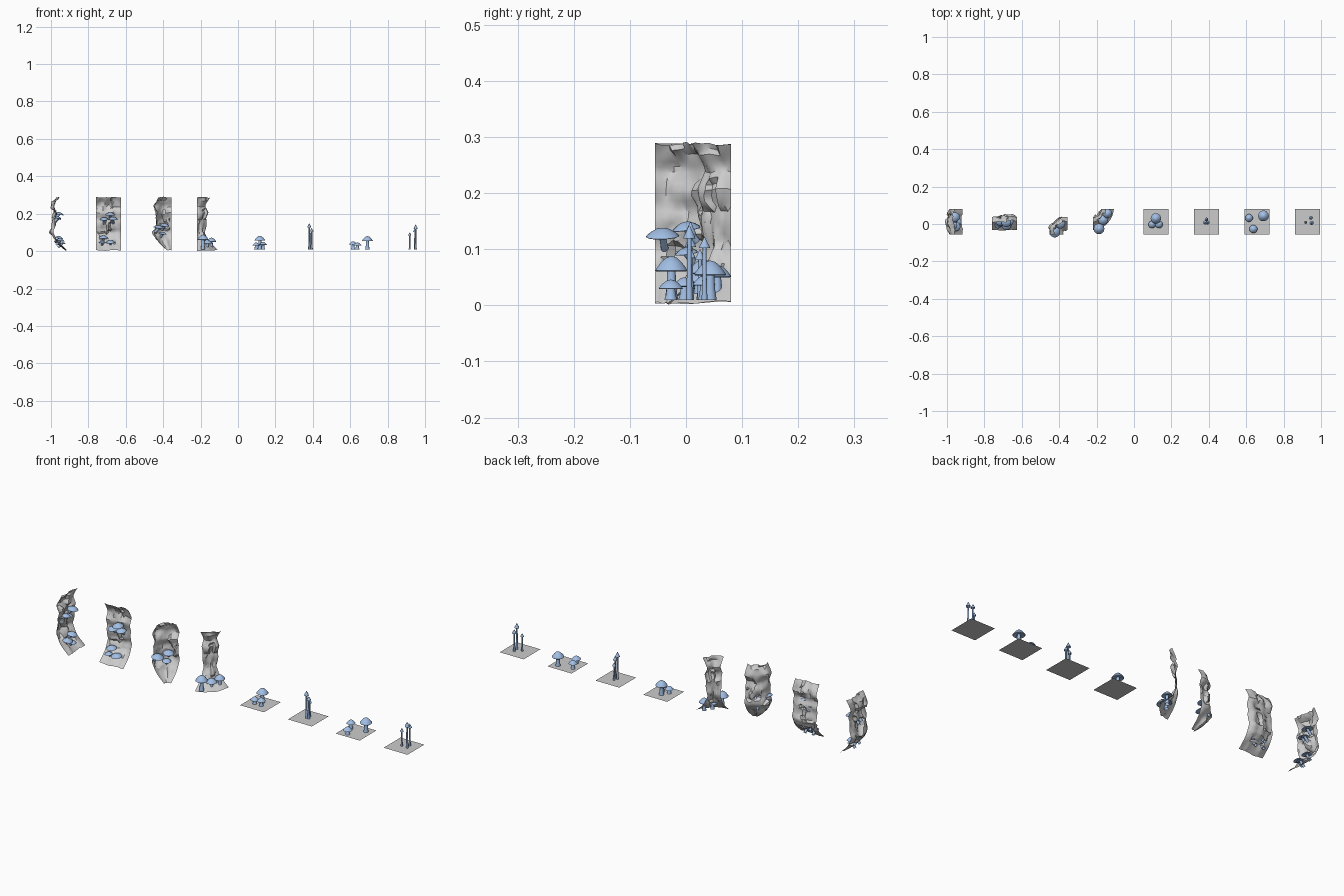
import bpy, bmesh
from math import sin, cos, pi, radians
from mathutils import Vector, Matrix, noise

if "Cube" in bpy.data.objects:
    bpy.data.objects.remove(bpy.data.objects["Cube"])

blue = bpy.data.materials.new("mushroom_blue")
blue.diffuse_color = (0.36, 0.52, 0.78, 1)
blue.use_nodes = True
blue.node_tree.nodes["Principled BSDF"].inputs["Base Color"].default_value = blue.diffuse_color


def finish(name, bm, mat=None, angle=40):
    me = bpy.data.meshes.new(name)
    bm.to_mesh(me)
    bm.free()
    ob = bpy.data.objects.new(name, me)
    bpy.context.collection.objects.link(ob)
    if mat:
        me.materials.append(mat)
    bpy.ops.object.select_all(action='DESELECT')
    ob.select_set(True)
    bpy.context.view_layer.objects.active = ob
    bpy.ops.object.shade_smooth_by_angle(angle=radians(angle))
    return ob


def lathe(bm, profile, matrix, n=14):
    """Revolve (radius, height) points; zero radius closes with a fan."""
    rings = []
    for r, z in profile:
        if r == 0:
            rings.append([bm.verts.new(matrix @ Vector((0, 0, z)))])
        else:
            rings.append([bm.verts.new(matrix @ Vector((r * cos(2 * pi * i / n), r * sin(2 * pi * i / n), z)))
                          for i in range(n)])
    for a, b in zip(rings, rings[1:]):
        for i in range(n):
            j = (i + 1) % n
            if len(b) == 1:
                bm.faces.new((a[i], a[j], b[0]))
            else:
                bm.faces.new((a[i], a[j], b[j], b[i]))


# cap outlines: unit radius and unit height, from underside to tip
DOME = [(0.3, 0.12), (0.93, 0.0), (1, 0.07), (0.9, 0.27), (0.65, 0.6), (0.33, 0.9), (0, 1)]
SPIRE = [(0.4, 0.1), (1, 0.0), (0.92, 0.18), (0.55, 0.5), (0.25, 0.8), (0, 1)]


def mushroom(bm, x, y, top, r, h, stem, outline=DOME, base=0.01):
    m = Matrix.Translation((x, y, 0))
    rim = top - h
    lathe(bm, [(stem * 1.3, base), (stem, base + (rim - base) * 0.4), (stem * 0.8, rim + h * 0.15)], m, 12)
    lathe(bm, [(r * a, rim + h * b) for a, b in outline], m)


def shelf(bm, pos, out, r, h):
    """Flat cap tilted away from the wall, with a short stem running back into it."""
    tilt = Matrix.Rotation(radians(10), 4, Vector((-out.y, out.x, 0)))
    m = Matrix.Translation(pos) @ tilt
    lathe(bm, [(r * a, h * b) for a, b in DOME], m)
    d = (out + Vector((0, 0, 1.0))).normalized()
    root = pos - d * 0.03
    lathe(bm, [(0.007, 0), (0.006, 0.033)], Matrix.Translation(root) @ d.to_track_quat('Z', 'Y').to_matrix().to_4x4(), 10)


# ---- cliff walls: a straight profile swept along a line or quarter turn ----
PROFILE = [(0.004, 0.045), (0.012, 0.036), (0.04, 0.006), (0.06, -0.008), (0.10, -0.026), (0.125, -0.018),
           (0.15, -0.014), (0.175, -0.018), (0.205, -0.008), (0.24, -0.024), (0.265, -0.012), (0.288, 0.002)]


def profile_at(z):
    for (z0, a), (z1, b) in zip(PROFILE, PROFILE[1:]):
        if z <= z1:
            return a + (b - a) * max(0, (z - z0) / (z1 - z0))
    return PROFILE[-1][1]


def side_wall(u, o):
    return -0.9625 + o, -0.055 + 0.135 * u


def front_wall(u, o):
    return -0.76 + 0.135 * u, 0.0125 - o


def inner_corner(u, o):
    r, a = 0.0675 - o, pi - u * pi / 2
    return -0.355 + r * cos(a), -0.055 + r * sin(a)


def outer_corner(u, o):
    r, a = 0.0675 + o, -pi / 2 + u * pi / 2
    return -0.22 + r * cos(a), 0.08 + r * sin(a)


def wall(name, place, seed, amp):
    bm = bmesh.new()
    nu, nv = 14, 28
    grid = []
    for j in range(nv + 1):
        row = []
        for i in range(nu + 1):
            u, v = i / nu, j / nv
            inside = min(1, 5 * min(u, 1 - u))
            z = 0.004 + 0.284 * v
            # broken ledges: stretched noise plus blocky steps
            n = noise.noise(Vector((u * 3.5, z * 26, seed)))
            block = noise.cell(Vector((u * 3 + n, z * 18, seed))) * 2 - 1
            off = profile_at(z) + inside * amp * (n + 0.4 * block) * min(1, 0.3 + 4 * v)
            wave = 0.005 * noise.noise(Vector((u * 4, z * 12, seed + 9)))
            x, y = place(u, off)
            row.append(bm.verts.new((x, y, max(0, z + wave))))
        grid.append(row)
    for j in range(nv):
        for i in range(nu):
            bm.faces.new((grid[j][i], grid[j][i + 1], grid[j + 1][i + 1], grid[j + 1][i]))
    bmesh.ops.triangulate(bm, faces=bm.faces[:])
    finish(name, bm, angle=35)


def shelves(name, place, spots):
    """Each spot: position along wall, height, cap radius."""
    bm = bmesh.new()
    for u, z, r in spots:
        base = profile_at(z)
        p = Vector((*place(u, base + 0.016), z))
        q = Vector((*place(u, base), z))
        shelf(bm, p, (p - q).normalized(), r, r * 0.55)
    finish(name, bm, blue)


wall("side_cliff", side_wall, 1.3, 0.013)
wall("front_cliff", front_wall, 4.7, 0.013)
wall("inner_corner_cliff", inner_corner, 8.1, 0.011)
wall("outer_corner_cliff", outer_corner, 12.6, 0.009)

shelves("side_cliff_mushrooms", side_wall,
        [(0.68, 0.195, 0.026), (0.35, 0.175, 0.02), (0.5, 0.17, 0.018),
         (0.65, 0.068, 0.024), (0.3, 0.055, 0.024), (0.48, 0.04, 0.019)])
shelves("front_cliff_mushrooms", front_wall,
        [(0.57, 0.193, 0.026), (0.33, 0.168, 0.024), (0.68, 0.17, 0.024),
         (0.3, 0.07, 0.024), (0.58, 0.045, 0.026), (0.25, 0.045, 0.018)])
shelves("inner_corner_mushrooms", inner_corner,
        [(0.12, 0.122, 0.03), (0.62, 0.135, 0.026), (0.55, 0.092, 0.021)])

# ---- ground tiles ----
for k, name in enumerate(["cluster", "spire_trio", "scattered", "spire_group"]):
    bm = bmesh.new()
    bmesh.ops.create_grid(bm, x_segments=1, y_segments=1, size=0.0675,
                          matrix=Matrix.Translation((0.1175 + 0.27 * k, 0.0125, 0.01)))
    finish(name + "_tile", bm)

# ---- standing mushrooms: x, y, top, cap radius, cap height, stem radius ----
GROUPS = {
    "outer_corner_mushrooms": (DOME, [(-0.187, -0.026, 0.088, 0.029, 0.028, 0.009),
                                      (-0.165, 0.022, 0.06, 0.027, 0.02, 0.008),
                                      (-0.142, 0.056, 0.072, 0.025, 0.022, 0.008)]),
    "cluster_mushrooms": (DOME, [(0.117, 0.03, 0.082, 0.028, 0.026, 0.009),
                                 (0.097, -0.003, 0.046, 0.02, 0.017, 0.008),
                                 (0.134, -0.003, 0.05, 0.02, 0.017, 0.008)]),
    "scattered_mushrooms": (DOME, [(0.615, 0.032, 0.053, 0.021, 0.018, 0.008),
                                   (0.692, 0.043, 0.08, 0.029, 0.027, 0.009),
                                   (0.638, -0.027, 0.046, 0.022, 0.017, 0.009)]),
    "spire_trio_mushrooms": (SPIRE, [(0.381, 0.008, 0.149, 0.011, 0.024, 0.0045),
                                     (0.388, 0.025, 0.1, 0.009, 0.019, 0.004),
                                     (0.394, 0.008, 0.124, 0.01, 0.02, 0.0045)]),
    "spire_group_mushrooms": (SPIRE, [(0.95, 0.006, 0.143, 0.011, 0.024, 0.0045),
                                      (0.946, 0.033, 0.122, 0.01, 0.02, 0.004),
                                      (0.918, 0.009, 0.101, 0.008, 0.017, 0.004)]),
}
for name, (outline, items) in GROUPS.items():
    bm = bmesh.new()
    for x, y, top, r, h, s in items:
        mushroom(bm, x, y, top, r, h, s, outline)
    finish(name, bm, blue)
